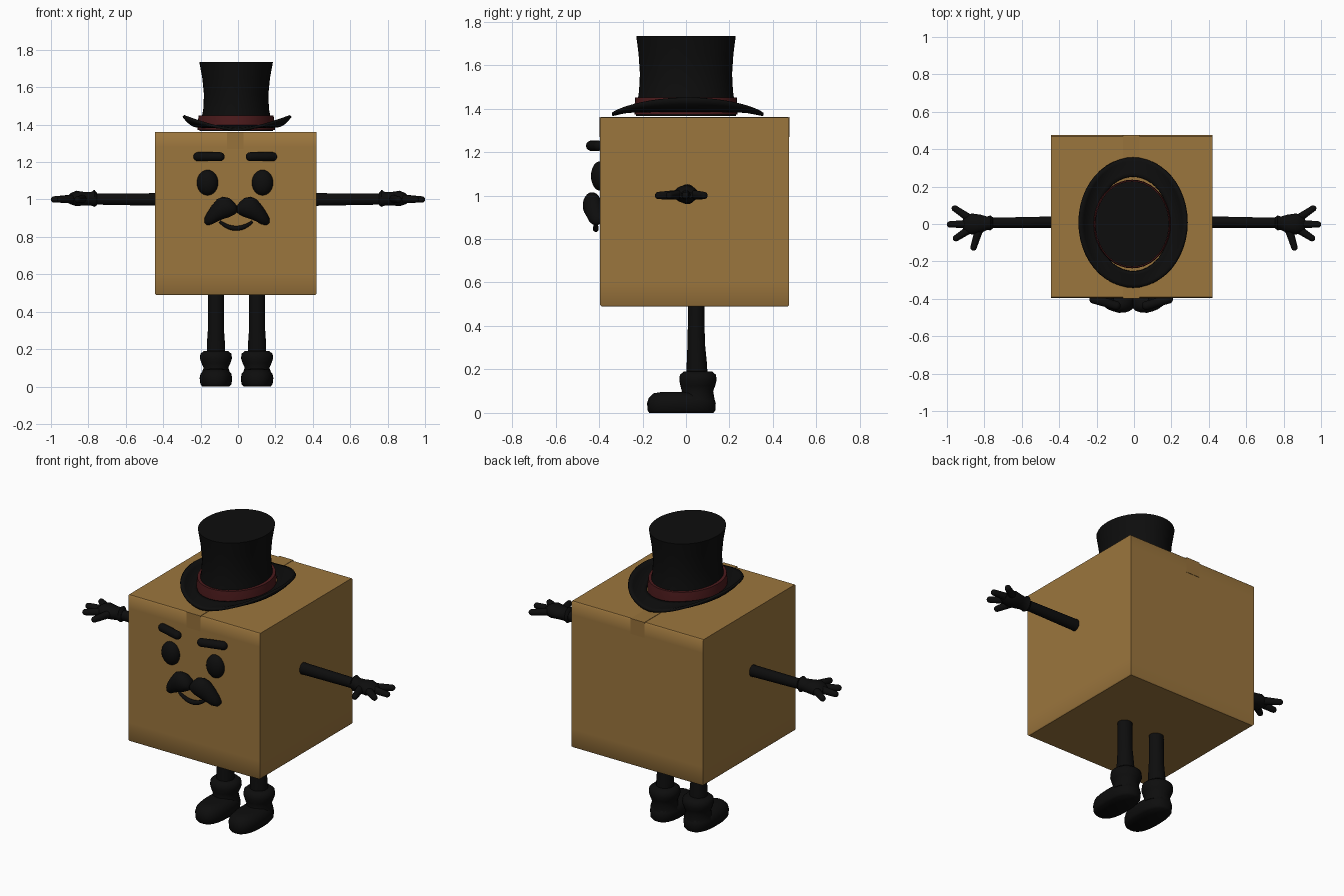
import bpy, bmesh
from math import sin, cos, pi, radians, copysign
from mathutils import Vector, Matrix

if "Cube" in bpy.data.objects:
    bpy.data.objects.remove(bpy.data.objects["Cube"])


def material(name, rgb):
    m = bpy.data.materials.new(name)
    m.use_nodes = True
    m.diffuse_color = (*rgb, 1)
    m.node_tree.nodes["Principled BSDF"].inputs["Base Color"].default_value = (*rgb, 1)
    return m


CARD = material("cardboard", (0.33, 0.18, 0.047))
TAPE = material("packing_tape", (0.31, 0.168, 0.043))
BLACK = material("black", (0.004, 0.004, 0.004))
RED = material("hat_band_red", (0.075, 0.011, 0.012))
MID = -0.01  # centre line of the figure


def finish(name, bm, mat, angle=45):
    bmesh.ops.recalc_face_normals(bm, faces=bm.faces)
    me = bpy.data.meshes.new(name)
    bm.to_mesh(me)
    bm.free()
    me.materials.append(mat)
    if angle is not None:
        me.shade_smooth()
        me.set_sharp_from_angle(angle=radians(angle))
    ob = bpy.data.objects.new(name, me)
    bpy.context.collection.objects.link(ob)
    return ob


def skin(bm, rings, caps=True):
    rings = [[bm.verts.new(p) for p in r] for r in rings]
    n = len(rings[0])
    for a, b in zip(rings, rings[1:]):
        for i in range(n):
            j = (i + 1) % n
            bm.faces.new((a[i], a[j], b[j], b[i]))
    if caps:
        bm.faces.new(rings[0])
        bm.faces.new(rings[-1])
    return rings


def oval(cu, cv, ru, rv, n=24, power=1.0):
    pts = []
    for i in range(n):
        c, s = cos(2 * pi * i / n), sin(2 * pi * i / n)
        pts.append((cu + ru * copysign(abs(c) ** power, c),
                    cv + rv * copysign(abs(s) ** power, s)))
    return pts


def loft(name, sections, mat, axis="z", n=24, power=1.0, angle=45):
    """Sections are (position, centre u, centre v, radius u, radius v)."""
    rings = []
    for t, cu, cv, ru, rv in sections:
        o = oval(cu, cv, ru, rv, n, power)
        rings.append([(u, v, t) if axis == "z" else (t, u, v) for u, v in o])
    bm = bmesh.new()
    skin(bm, rings)
    return finish(name, bm, mat, angle)


def capsule(name, a, b, ra, rb, mat):
    bm = bmesh.new()
    for p, r in ((a, ra), (b, rb)):
        bmesh.ops.create_uvsphere(bm, u_segments=14, v_segments=8, radius=r,
                                  matrix=Matrix.Translation(Vector(p)))
    bmesh.ops.delete(bm, geom=bm.faces[:], context="FACES_ONLY")
    out = bmesh.ops.convex_hull(bm, input=bm.verts[:])
    junk = [v for v in out["geom_interior"] if isinstance(v, bmesh.types.BMVert)]
    bmesh.ops.delete(bm, geom=junk, context="VERTS")
    for e in [e for e in bm.edges if not e.link_faces]:
        bm.edges.remove(e)
    return finish(name, bm, mat)


def block(name, x0, x1, y0, y1, z0, z1, mat):
    bm = bmesh.new()
    skin(bm, [[(x0, y0, z), (x1, y0, z), (x1, y1, z), (x0, y1, z)] for z in (z0, z1)])
    return finish(name, bm, mat, None)


# Cardboard box: softly rounded horizontal edges, crisp vertical corners
X0, X1, Y0, Y1, Z0, Z1 = -0.445, 0.42, -0.395, 0.475, 0.49, 1.36
E = 0.006
bm = bmesh.new()
levels = [(Z0, E, E), (Z0 + E, 0, 0), (0.6, 0, 0), (1.28, 0, 0), (Z1 - E, 0, 0), (Z1, 0, E)]
rings = skin(bm, [[(X0 + dx, Y0 + dy, z), (X1 - dx, Y0 + dy, z),
                   (X1 - dx, Y1 - dy, z), (X0 + dx, Y1 - dy, z)] for z, dx, dy in levels])
bm.normal_update()
for e in bm.edges:
    a, b = (v.co for v in e.verts)
    on_cap = abs(a.z - b.z) < 1e-5 and (a.z < Z0 + 1e-4 or a.z > Z1 - 1e-4)
    e.smooth = not (on_cap or abs(a.z - b.z) > 1e-4)
box = finish("cardboard_box", bm, CARD, None)
box.data.polygons.foreach_set("use_smooth", [True] * len(box.data.polygons))

# Tape across the top seam, folded down front and back
T0, T1, TH = -0.06, 0.03, 0.002
block("tape_top", T0, T1, Y0 - TH, Y1 + TH, Z1 - TH, Z1 + TH, TAPE)
block("tape_front", T0, T1, Y0 - TH, Y0 + TH, 1.27, Z1, TAPE)
block("tape_back", T0, T1, Y1 - TH, Y1 + TH, 1.27, Z1, TAPE)

# Top hat crown and band
loft("hat_crown", [(1.365, MID, 0, 0.197, 0.23), (1.42, MID, 0, 0.188, 0.225),
                   (1.48, MID, 0, 0.176, 0.216), (1.56, MID, 0, 0.172, 0.212),
                   (1.65, MID, 0, 0.181, 0.218), (1.735, MID, 0, 0.197, 0.229)],
     BLACK, n=40)
loft("hat_band", [(1.372, MID, 0, 0.207, 0.237), (1.41, MID, 0, 0.206, 0.237),
                  (1.45, MID, 0, 0.2, 0.234)], RED, n=40)

# Brim curls up at the sides and droops front and back
bm = bmesh.new()
rings = []
for k in range(6):
    f = k / 5
    ring = []
    for i in range(48):
        c, s = cos(2 * pi * i / 48), sin(2 * pi * i / 48)
        z = 1.392 - 0.02 * f + 0.075 * f * f * abs(c) ** 1.5
        ring.append((MID * 0.5 + (0.195 + 0.092 * f) * c, 0.008 * f + (0.253 + 0.095 * f) * s, z))
    rings.append(ring)
skin(bm, rings, caps=False)
brim = finish("hat_brim", bm, BLACK)
solid = brim.modifiers.new("thickness", "SOLIDIFY")
solid.thickness = 0.014
solid.offset = 0

# Smile
cu = bpy.data.curves.new("smile", "CURVE")
cu.dimensions = "3D"
cu.bevel_depth = 0.013
cu.bevel_resolution = 3
cu.use_fill_caps = True
sp = cu.splines.new("POLY")
sp.points.add(12)
for i, p in enumerate(sp.points):
    t = i / 6 - 1
    p.co = (MID + 0.088 * t, -0.415, 0.846 + 0.036 * t * t, 1)
    p.radius = 1.05 - 0.5 * t * t
cu.materials.append(BLACK)
bpy.context.collection.objects.link(bpy.data.objects.new("smile", cu))

# Everything mirrored on both sides
for side, s in (("left", 1), ("right", -1)):
    # Eye
    bm = bmesh.new()
    bmesh.ops.create_uvsphere(
        bm, u_segments=24, v_segments=14, radius=1,
        matrix=Matrix.LocRotScale(Vector((MID - 0.006 + s * 0.147, -0.395, 1.09)), None,
                                  Vector((0.057, 0.042, 0.068))))
    finish("eye_" + side, bm, BLACK)

    # Eyebrow, inner end standing forward
    capsule("eyebrow_" + side, (MID - 0.005 + s * 0.08, -0.436, 1.229),
            (MID - 0.005 + s * 0.2, -0.402, 1.229), 0.024, 0.024, BLACK)

    # Moustache half
    half = [(0, -0.425, 0.948, 0.026, 0.018), (0.015, -0.428, 0.952, 0.036, 0.034),
            (0.04, -0.43, 0.957, 0.043, 0.051), (0.075, -0.432, 0.955, 0.043, 0.06),
            (0.105, -0.426, 0.942, 0.041, 0.06), (0.135, -0.42, 0.916, 0.035, 0.05),
            (0.16, -0.412, 0.895, 0.025, 0.032), (0.174, -0.406, 0.887, 0.012, 0.012)]
    loft("moustache_" + side, [(MID + 0.004 + s * d, *r) for d, *r in half], BLACK, "x", angle=70)

    # Arm, cuff and palm
    loft("arm_" + side, [(s * 0.4, 0.01, 1.0, 0.031, 0.034),
                         (s * 0.78, 0.006, 1.002, 0.027, 0.029)], BLACK, "x")
    loft("hand_" + side, [(s * 0.755, 0.006, 1.003, 0.03, 0.034), (s * 0.768, 0.006, 1.006, 0.04, 0.046),
                          (s * 0.785, 0.004, 1.004, 0.036, 0.036), (s * 0.82, 0, 1.004, 0.05, 0.036),
                          (s * 0.865, 0, 1.006, 0.056, 0.041), (s * 0.895, 0, 1.004, 0.05, 0.03),
                          (s * 0.915, 0, 1.001, 0.035, 0.015)], BLACK, "x")
    # Fingers: base, tip and base radius
    fingers = {"index": ((0.885, -0.032), (0.952, -0.076)), "middle": ((0.89, 0), (0.984, -0.002)),
               "little": ((0.88, 0.03), (0.958, 0.083)), "thumb": ((0.83, -0.035), (0.858, -0.126))}
    for label, (a, b) in fingers.items():
        capsule(label + "_finger_" + side, (s * a[0], a[1], 1.004), (s * b[0], b[1], 1.0),
                0.022, 0.017, BLACK)

    # Leg
    x = MID + 0.002 + s * 0.11
    loft("leg_" + side, [(0.15, x, 0.05, 0.048, 0.05), (0.22, x, 0.05, 0.049, 0.047),
                         (0.32, x, 0.047, 0.042, 0.04), (0.5, x, 0.047, 0.042, 0.037)], BLACK)

    # Shoe: long rounded foot and a puffy ankle collar
    loft("shoe_foot_" + side, [(0, x, -0.021, 0.072, 0.148), (0.012, x, -0.021, 0.083, 0.156),
                               (0.045, x, -0.021, 0.087, 0.158), (0.07, x, -0.021, 0.082, 0.15),
                               (0.09, x, -0.024, 0.062, 0.125), (0.096, x, -0.024, 0.035, 0.09)],
         BLACK, power=0.8, angle=70)
    loft("shoe_collar_" + side, [(0.06, x, 0.05, 0.08, 0.082), (0.1, x, 0.053, 0.066, 0.072),
                                 (0.125, x, 0.054, 0.077, 0.08), (0.15, x, 0.055, 0.086, 0.086),
                                 (0.175, x, 0.055, 0.083, 0.083), (0.19, x, 0.055, 0.065, 0.065)],
         BLACK, angle=70)
